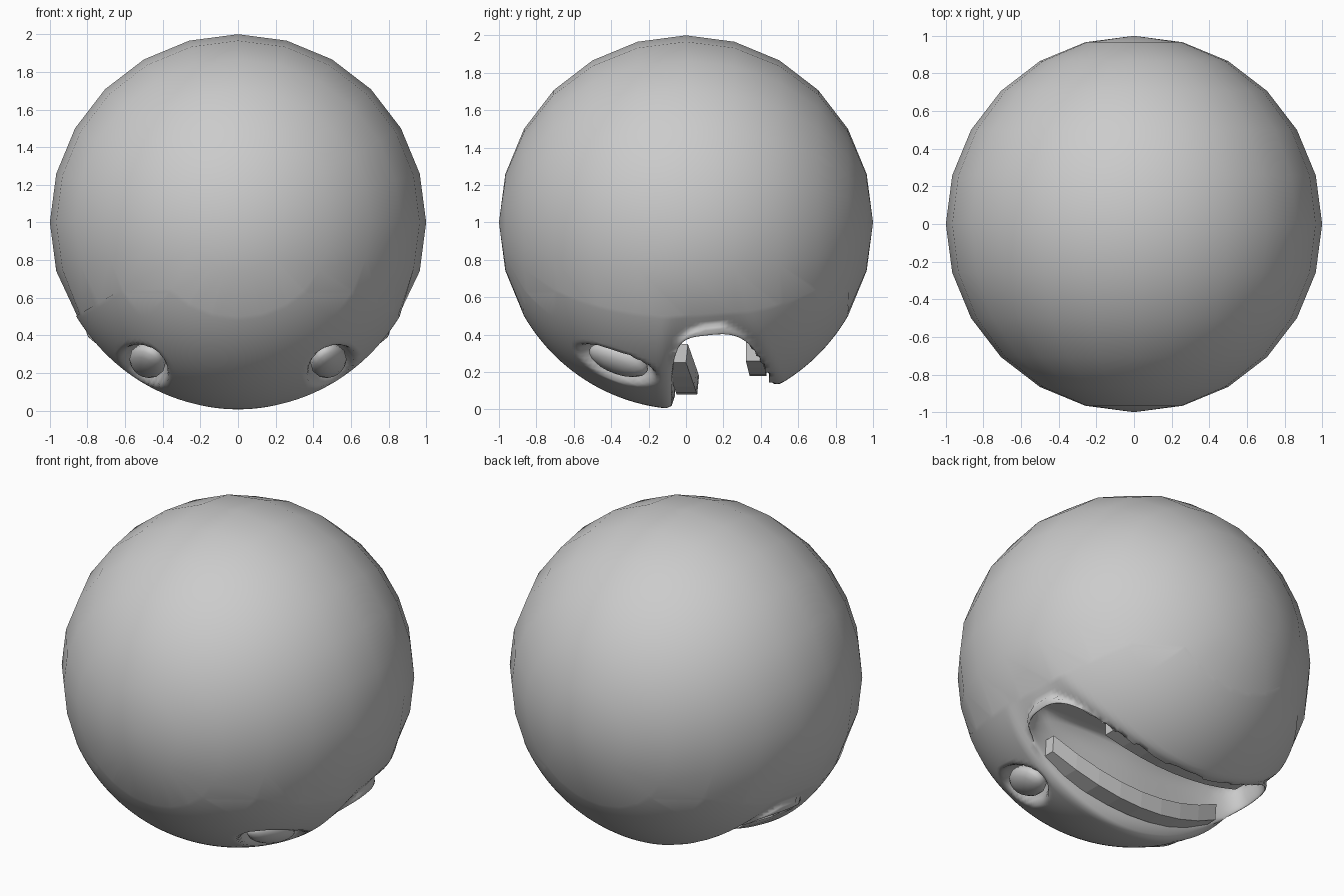
import bpy, bmesh, math
from mathutils import Matrix, Vector

if "Cube" in bpy.data.objects:
    bpy.data.objects.remove(bpy.data.objects["Cube"])

CENTRE = Vector((0, 0, 1))


def smooth(t):
    t = max(0.0, min(1.0, t))
    return t * t * (3 - 2 * t)


def add_object(name, bm, angle=None):
    bmesh.ops.recalc_face_normals(bm, faces=bm.faces)
    me = bpy.data.meshes.new(name)
    bm.to_mesh(me)
    bm.free()
    ob = bpy.data.objects.new(name, me)
    bpy.context.collection.objects.link(ob)
    if angle:
        bpy.ops.object.select_all(action='DESELECT')
        ob.select_set(True)
        bpy.context.view_layer.objects.active = ob
        bpy.ops.object.shade_smooth_by_angle(angle=math.radians(angle))
    return ob


def eye_frame(side):
    n = Vector((0.5 * side, -0.375, -0.765)).normalized()
    b = Vector((0, 1, 0))
    b = (b - n * b.dot(n)).normalized()
    return n.cross(b), b, n


def mouth_centre(x):
    return 0.2 - 0.09 * (x / 0.8) ** 2


def mouth_level(x, y):
    # below 1 inside the grin outline, above 1 outside
    return ((abs(x) / 0.81) ** 3 + (abs(y - mouth_centre(x)) / 0.26) ** 3) ** (1 / 3)


# head: 24-sided ball, refined underneath where the face is
bm = bmesh.new()
bmesh.ops.create_uvsphere(bm, u_segments=24, v_segments=12, radius=1.0,
                          matrix=Matrix.Translation(CENTRE) @ Matrix.Rotation(math.pi / 2, 4, 'X'))
zone = [f for f in bm.faces if f.calc_center_median().z < 0.62 and abs(f.calc_center_median().y) < 0.8]
edges = list({e for f in zone for e in f.edges})
bmesh.ops.subdivide_edges(bm, edges=edges, cuts=9, use_grid_fill=True)

for v in bm.verts:
    v.co = CENTRE + (v.co - CENTRE).normalized()
    p = v.co.copy()
    if p.z > 0.8:
        continue
    # eye sockets
    for side in (-1, 1):
        a, b, n = eye_frame(side)
        d = p - (CENTRE + n)
        e = math.hypot(d.dot(a) / 0.11, d.dot(b) / 0.18)
        if e < 1.35:
            v.co -= n * 0.1 * smooth((1.35 - e) / 0.6)
    # mouth: rounded lip, steep wall, flat roof
    g = mouth_level(p.x, p.y)
    if g < 1.2:
        v.co += (CENTRE - p).normalized() * 0.03 * smooth((1.2 - g) / 0.25)
    if g < 1:
        t = (1 - g) / 0.35
        if t < 1:
            new_g = 1 - 0.06 * t
            depth = t
        else:
            new_g = 0.94 * g / 0.65
            depth = 1
        k = new_g / max(g, 1e-4)
        x = p.x * k
        y = mouth_centre(x) + (p.y - mouth_centre(p.x)) * k
        v.co = Vector((x, y, v.co.z + (0.52 - v.co.z) * depth))
add_object("head", bm, 80)

# eyes: tall flattened ovals seated in the sockets
for side, label in ((-1, "left"), (1, "right")):
    a, b, n = eye_frame(side)
    c = CENTRE + n * 0.95
    m = Matrix((
        (a.x, b.x, n.x, c.x), (a.y, b.y, n.y, c.y), (a.z, b.z, n.z, c.z), (0, 0, 0, 1)))
    bm = bmesh.new()
    bmesh.ops.create_uvsphere(bm, u_segments=16, v_segments=8, radius=1.0,
                              matrix=m @ Matrix.Diagonal((0.1, 0.17, 0.065, 1)))
    add_object(label + "_eye", bm, 60)


# teeth: bent flat-faced bars behind each lip
def teeth(name, half, y0, y1, bend_y, z0, rise, height):
    bm = bmesh.new()
    rings = []
    for i in range(9):
        u = i / 4 - 1
        dy, z = bend_y * u * u, z0 + rise * u * u
        rings.append([bm.verts.new((half * u, y + dy, zz)) for y, zz in
                      ((y0, z), (y1, z), (y1 + 0.01, z + height), (y0, z + height))])
    for r, s in zip(rings, rings[1:]):
        for j in range(4):
            k = (j + 1) % 4
            bm.faces.new((r[j], r[k], s[k], s[j]))
    bm.faces.new(rings[0])
    bm.faces.new(rings[-1])
    add_object(name, bm)


teeth("upper_teeth", 0.6, -0.05, 0.06, -0.06, 0.08, 0.17, 0.1)
teeth("lower_teeth", 0.48, 0.34, 0.43, -0.02, 0.18, 0.08, 0.11)
